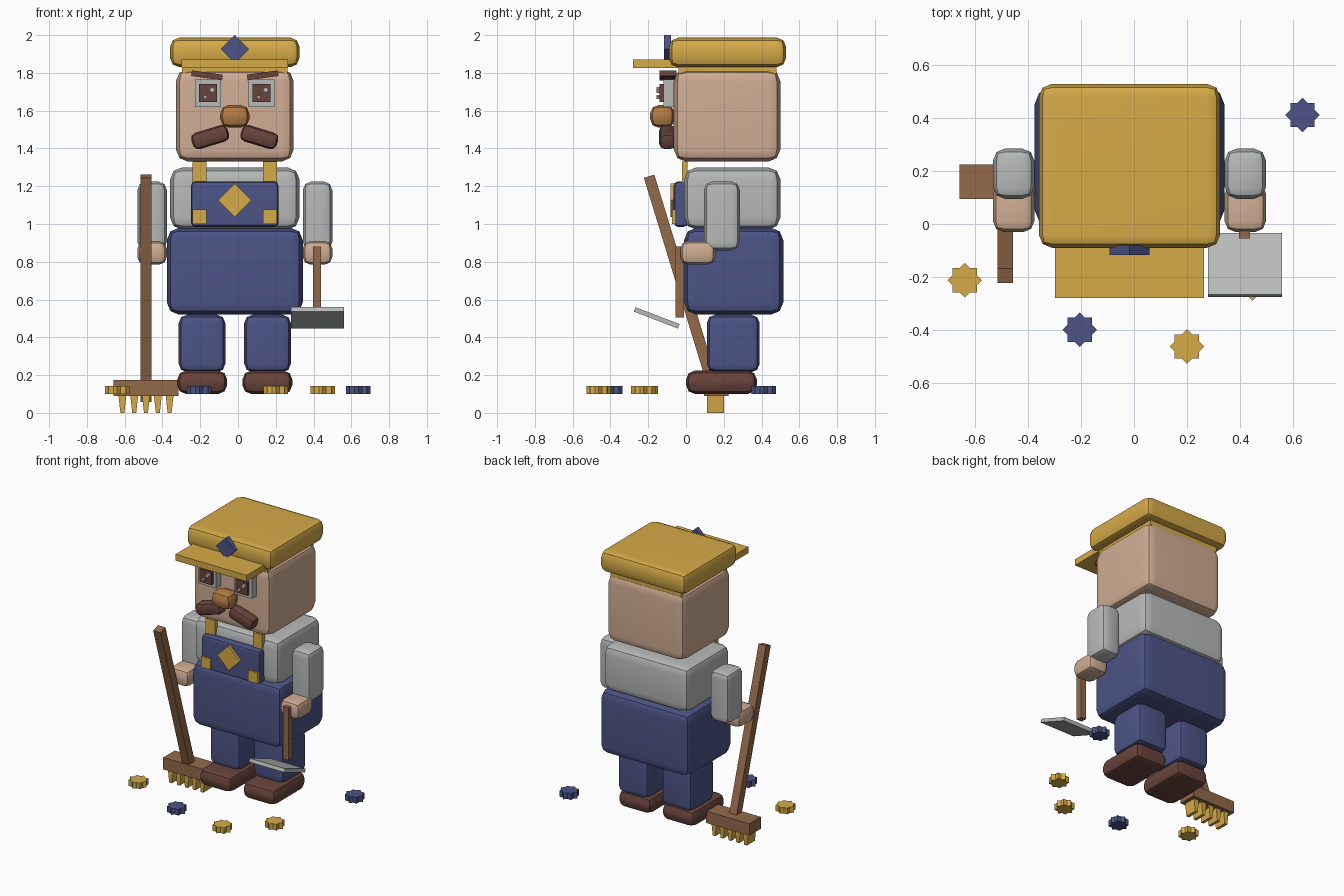
import bpy, bmesh, math
from mathutils import Matrix, Vector

default_cube = bpy.data.objects.get("Cube")
if default_cube:
    bpy.data.objects.remove(default_cube)

CX = -0.017  # figure's own centre line


def make_material(name, r, g, b):
    linear = [(c / 255 / 12.92) if c < 11 else ((c / 255 + 0.055) / 1.055) ** 2.4 for c in (r, g, b)]
    mat = bpy.data.materials.new(name)
    mat.use_nodes = True
    mat.diffuse_color = (*linear, 1)
    mat.node_tree.nodes["Principled BSDF"].inputs["Base Color"].default_value = (*linear, 1)
    return mat


yellow = make_material("golden yellow", 214, 170, 72)
blue = make_material("denim blue", 76, 84, 134)
skin = make_material("skin", 209, 174, 148)
grey = make_material("light grey", 184, 186, 186)
brown = make_material("dark brown", 104, 68, 60)
wood = make_material("wood", 148, 106, 74)
tan = make_material("nose tan", 180, 124, 68)


def finish(bm, name, mat, smooth=False):
    bmesh.ops.recalc_face_normals(bm, faces=bm.faces)
    mesh = bpy.data.meshes.new(name)
    bm.to_mesh(mesh)
    bm.free()
    mesh.materials.append(mat)
    obj = bpy.data.objects.new(name, mesh)
    bpy.context.collection.objects.link(obj)
    if smooth:
        bpy.ops.object.select_all(action='DESELECT')
        obj.select_set(True)
        bpy.context.view_layer.objects.active = obj
        bpy.ops.object.shade_smooth_by_angle(angle=math.radians(40))
        obj.modifiers.new("flat panels", 'WEIGHTED_NORMAL').keep_sharp = True
    return obj


def box(name, mat, x, y, z, bevel=0, segments=2, turn=0, axis='Y'):
    """Box from (min, max) ranges, optionally bevelled and turned about its centre."""
    ranges = (x, y, z)
    centre = Vector([(a + b) / 2 for a, b in ranges])
    size = [b - a for a, b in ranges]
    bm = bmesh.new()
    bmesh.ops.create_cube(bm, size=1, matrix=Matrix.Diagonal((*size, 1)))
    if bevel:
        bmesh.ops.bevel(bm, geom=bm.edges[:], offset=bevel, segments=segments,
                        profile=0.5, affect='EDGES', clamp_overlap=True)
    bm.transform(Matrix.Translation(centre) @ Matrix.Rotation(math.radians(turn), 4, axis))
    return finish(bm, name, mat, smooth=bevel > 0)


def pair(name, mat, x, y, z, bevel=0, segments=2, turn=0):
    """Left box plus its mirror; x is measured outward from the centre line."""
    box("left_" + name, mat, (CX + x[0], CX + x[1]), y, z, bevel, segments, turn)
    box("right_" + name, mat, (CX - x[1], CX - x[0]), y, z, bevel, segments, -turn)


def centred(half):
    return (CX - half, CX + half)


def around(c, half):
    return (c - half, c + half)


# Cap
box("cap", yellow, centred(0.343), (-0.09, 0.53), (1.83, 1.987), 0.05)
box("cap_band", yellow, centred(0.28), (-0.04, 0.48), (1.795, 1.85))
box("cap_visor", yellow, centred(0.282), (-0.28, 0), (1.825, 1.87))
box("cap_badge", blue, centred(0.053), (-0.117, -0.08), around(1.926, 0.053), turn=45)

# Head and face
box("head", skin, centred(0.312), (-0.065, 0.5), (1.33, 1.82), 0.065)
box("nose", tan, centred(0.077), (-0.19, -0.06), (1.51, 1.63), 0.045)
pair("eye", grey, (0.073, 0.21), (-0.12, -0.05), (1.62, 1.765))
pair("pupil", brown, (0.095, 0.19), (-0.14, -0.11), (1.645, 1.74))
pair("eyebrow", brown, (0.065, 0.23), (-0.14, -0.05), (1.772, 1.802), turn=-8)
pair("moustache", brown, (0.03, 0.23), (-0.142, -0.055), (1.415, 1.505), 0.03, turn=17)
for side in (-1, 1):
    for dx, z, half in ((0.022, 1.71, 0.012), (-0.015, 1.672, 0.008)):
        box("eye_glint", grey, around(CX + side * 0.142 + dx, half), (-0.155, -0.135),
            around(z, half), turn=30)

# Clothes
box("shirt", grey, centred(0.343), (-0.01, 0.5), (0.97, 1.3), 0.065)
box("trousers", blue, centred(0.36), (-0.01, 0.515), (0.52, 0.98), 0.065)
box("bib", blue, centred(0.232), (-0.065, 0.01), (0.985, 1.225), 0.022)
box("bib_patch", yellow, centred(0.063), (-0.083, -0.055), around(1.126, 0.063), turn=45)
pair("strap", yellow, (0.15, 0.224), (-0.022, 0.008), (1.1, 1.33))
pair("bib_button", yellow, (0.15, 0.224), (-0.075, -0.05), (1.0, 1.078))

# Limbs
pair("sleeve", grey, (0.36, 0.516), (0.095, 0.285), (0.86, 1.225), 0.045)
pair("hand", skin, (0.36, 0.516), (-0.03, 0.155), (0.785, 0.91), 0.04)
pair("leg", blue, (0.05, 0.297), (0.11, 0.39), (0.215, 0.52), 0.045)
pair("shoe", brown, (0.04, 0.305), (0, 0.375), (0.1, 0.224), 0.048)

# Rake
RAKE_X = -0.487
box("rake_handle", wood, around(RAKE_X, 0.029), around(-0.014, 0.029), (0.04, 1.28), turn=17, axis='X')
box("rake_head", wood, around(RAKE_X, 0.172), (0.095, 0.225), (0.09, 0.175))
for i in range(5):
    bm = bmesh.new()
    bmesh.ops.create_cube(bm, size=1, matrix=Matrix.Diagonal((0.042, 0.09, 0.095, 1)))
    for v in bm.verts:
        if v.co.z < 0:
            v.co.x *= 0.5
    bm.transform(Matrix.Translation((RAKE_X + (i - 2) * 0.0625, 0.155, 0.0475)))
    finish(bm, "rake_tine", yellow)

# Shovel
box("shovel_handle", wood, around(0.418, 0.021), (-0.055, -0.01), (0.505, 0.88))
box("shovel_blade", grey, (0.28, 0.56), around(-0.155, 0.125), around(0.503, 0.0125), turn=-21, axis='X')


# Eight-pointed flowers around the feet
def flower(name, mat, x, y):
    bm = bmesh.new()
    ring = []
    for i in range(16):
        radius = 0.065 if i % 2 == 0 else 0.05
        a = i * math.pi / 8
        ring.append(bm.verts.new((x + radius * math.cos(a), y + radius * math.sin(a), 0.1)))
    base = bm.faces.new(ring)
    top = bmesh.ops.extrude_face_region(bm, geom=[base])["geom"]
    bmesh.ops.translate(bm, vec=(0, 0, 0.043), verts=[g for g in top if isinstance(g, bmesh.types.BMVert)])
    if not any(f.calc_center_median().z < 0.101 for f in bm.faces):
        bm.faces.new(ring)
    finish(bm, name, mat)


for x, y in ((-0.64, -0.213), (0.2, -0.463), (0.448, -0.225)):
    flower("yellow_flower", yellow, x, y)
for x, y in ((0.637, 0.412), (-0.205, -0.4)):
    flower("blue_flower", blue, x, y)
